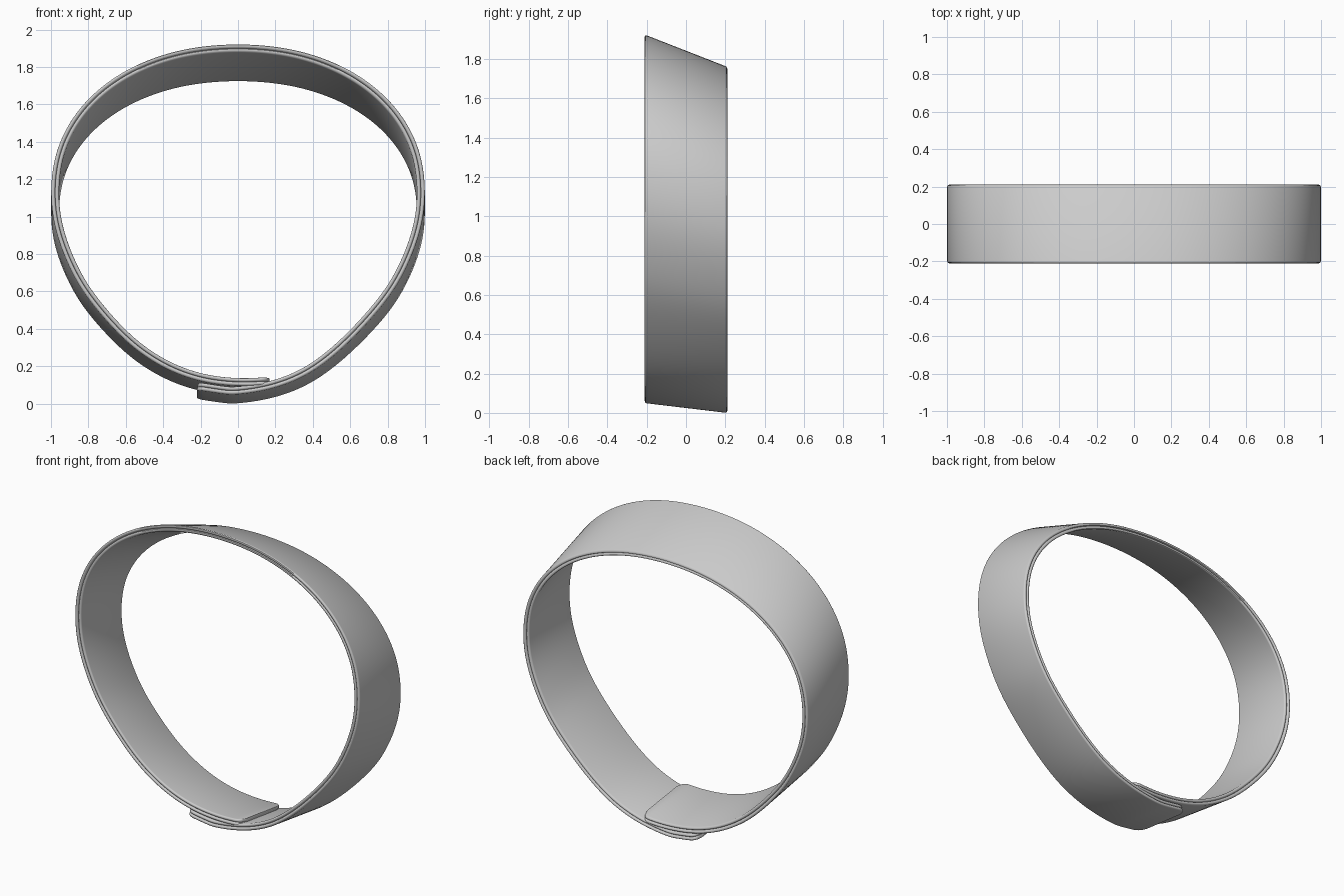
import bpy
import bmesh
import math
from mathutils import Vector

cube = bpy.data.objects.get("Cube")
if cube:
    bpy.data.objects.remove(cube, do_unlink=True)

HALF_WIDTH = 0.21
LAYER = 0.021      # thickness of one layer of cloth
CORNER = 0.05      # rounding of the flap corners

grey = bpy.data.materials.new("cloth grey")
grey.use_nodes = True
grey.diffuse_color = (0.6, 0.6, 0.6, 1)
grey.node_tree.nodes["Principled BSDF"].inputs["Base Color"].default_value = (0.6, 0.6, 0.6, 1)


def band_path():
    """Outer line of the front edge in (x, z), from the outer flap to the inner flap."""
    right = [(-0.22, 0.075), (-0.1, 0.056), (0, 0.05), (0.2, 0.085), (0.4, 0.172),
             (0.6, 0.335), (0.8, 0.56), (0.91, 0.75), (0.98, 0.95)]
    left = [(-0.98, 0.95), (-0.91, 0.75), (-0.8, 0.56), (-0.6, 0.335),
            (-0.4, 0.195), (-0.2, 0.12), (0, 0.095), (0.17, 0.102)]
    arch = []
    for i in range(15):
        a = math.pi * i / 14
        c, s = math.cos(a), max(math.sin(a), 0)
        arch.append((math.copysign(abs(c) ** 0.95, c), 1.14 + 0.785 * s ** 0.95))
    pts = [Vector(p) for p in right + arch + left]
    pts = [2 * pts[0] - pts[1]] + pts + [2 * pts[-1] - pts[-2]]
    # smooth spline through the points
    path = []
    for a, b, c, d in zip(pts, pts[1:], pts[2:], pts[3:]):
        for k in range(12):
            t = k / 12
            path.append(0.5 * (2 * b + (c - a) * t + (2 * a - 5 * b + 4 * c - d) * t ** 2
                               + (3 * b - a - 3 * c + d) * t ** 3))
    path.append(pts[-2])
    for _ in range(20):
        path = [path[0]] + [(p + 2 * q + r) / 4 for p, q, r in
                            zip(path, path[1:], path[2:])] + [path[-1]]
    return path


def lean(z, y):
    """Lower the band towards the back."""
    k = (y + HALF_WIDTH) / (2 * HALF_WIDTH)
    return z + k * ((z - 0.05) * 0.939 - z)


def make_layer(name, path, depth, half_width):
    """Sweep a thin strip with rounded lips along the path, at a depth inside it."""
    dist = [0]
    for p, q in zip(path, path[1:]):
        dist.append(dist[-1] + (q - p).length)
    r = LAYER / 2
    bm = bmesh.new()
    rings = []
    for i, p in enumerate(path):
        tangent = (path[min(i + 1, len(path) - 1)] - path[max(i - 1, 0)]).normalized()
        outward = Vector((tangent.y, -tangent.x))
        gap = max(CORNER - min(dist[i], dist[-1] - dist[i]), 0)
        w = half_width - (CORNER - math.sqrt(CORNER ** 2 - gap ** 2)) - r
        ring = []
        for side in (1, -1):
            for k in range(7):
                a = -math.pi / 2 + math.pi * k / 6
                y = side * (w + r * math.cos(a))
                q = p + outward * (side * r * math.sin(a) - depth - r)
                ring.append(bm.verts.new((q.x, y, lean(q.y, y))))
        rings.append(ring)
    n = len(rings[0])
    for a, b in zip(rings, rings[1:]):
        for k in range(n):
            bm.faces.new((a[k], a[(k + 1) % n], b[(k + 1) % n], b[k]))
    bm.faces.new(rings[0])
    bm.faces.new(rings[-1])
    bmesh.ops.recalc_face_normals(bm, faces=bm.faces[:])
    mesh = bpy.data.meshes.new(name)
    bm.to_mesh(mesh)
    bm.free()
    mesh.materials.append(grey)
    obj = bpy.data.objects.new(name, mesh)
    bpy.context.collection.objects.link(obj)
    bpy.ops.object.select_all(action='DESELECT')
    obj.select_set(True)
    bpy.context.view_layer.objects.active = obj
    bpy.ops.object.shade_smooth_by_angle(angle=math.radians(40))


path = band_path()
make_layer("outer_band", path, 0, HALF_WIDTH)
make_layer("inner_lining", path, LAYER, HALF_WIDTH - 0.003)
